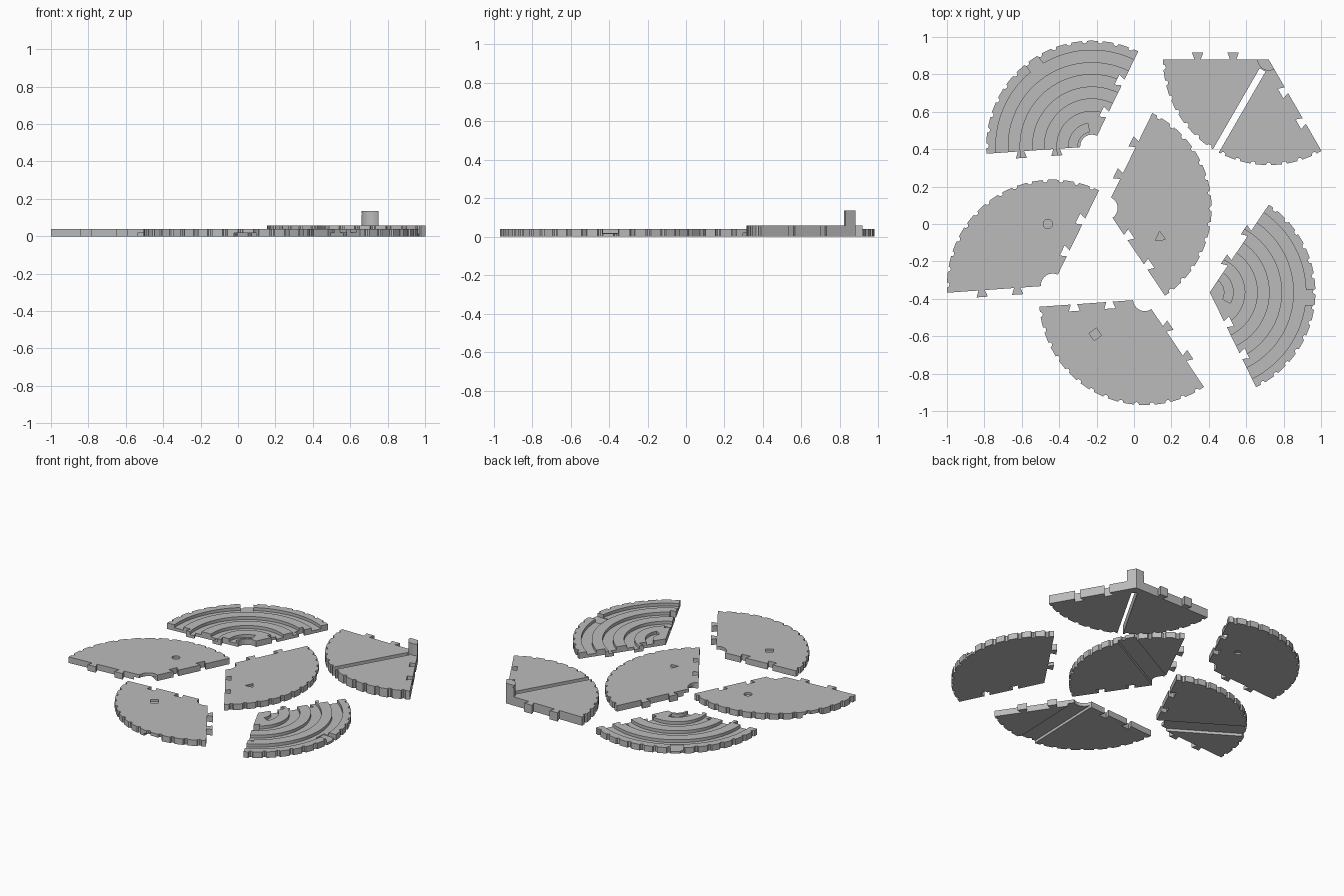
import bpy, bmesh
from math import radians, cos, sin, pi
from mathutils import Vector

cube = bpy.data.objects.get("Cube")
if cube:
    bpy.data.objects.remove(cube, do_unlink=True)

R, T = 0.565, 0.04           # sector radius, plate thickness
SPAN, BITES = 120, 14

grey = bpy.data.materials.new("plain grey")
grey.use_nodes = True
grey.diffuse_color = (0.5, 0.5, 0.5, 1)
grey.node_tree.nodes["Principled BSDF"].inputs["Base Color"].default_value = (0.5, 0.5, 0.5, 1)


def polar(r, deg):
    return Vector((r * cos(radians(deg)), r * sin(radians(deg))))


def arc(r, a, b, n):
    return [polar(r, a + (b - a) * i / n) for i in range(n + 1)]


def prism(name, points, z0, z1, origin=(0, 0)):
    """Extrude a flat outline from z0 to z1."""
    bm = bmesh.new()
    o = Vector(origin)
    face = bm.faces.new([bm.verts.new((*(p + o), z0)) for p in points])
    ext = bmesh.ops.extrude_face_region(bm, geom=[face])
    top = [v for v in ext["geom"] if isinstance(v, bmesh.types.BMVert)]
    bmesh.ops.translate(bm, verts=top, vec=(0, 0, z1 - z0))
    bmesh.ops.recalc_face_normals(bm, faces=bm.faces)
    mesh = bpy.data.meshes.new(name)
    bm.to_mesh(mesh)
    bm.free()
    mesh.materials.append(grey)
    obj = bpy.data.objects.new(name, mesh)
    bpy.context.collection.objects.link(obj)
    return obj


def cut(obj, cutters):
    """Subtract the cutters and bake the result."""
    for c in cutters:
        c.hide_render = True
        mod = obj.modifiers.new("cut", "BOOLEAN")
        mod.operation, mod.solver, mod.object = "DIFFERENCE", "EXACT", c
    bpy.context.view_layer.update()
    baked = bpy.data.meshes.new_from_object(
        obj.evaluated_get(bpy.context.evaluated_depsgraph_get()))
    obj.modifiers.clear()
    obj.data = baked
    for c in cutters:
        bpy.data.objects.remove(c, do_unlink=True)


def edge_joints(deg, side):
    """Two dovetails along a straight edge, listed outwards; side is the offset direction."""
    along, across = polar(1, deg), polar(1, deg + 90) * side
    pts = []
    for r in (0.19, 0.38):
        for dr, h in ((-0.017, 0), (-0.03, 0.036), (0.03, 0.036), (0.017, 0)):
            pts.append(along * (r + dr) + across * h)
    return pts


def sector(start, notch=True, flipped=False):
    """Outline of a third of a disc with a scalloped rim and dovetailed edges."""
    end = start + SPAN
    side = -1 if flipped else 1
    pts = edge_joints(start, side)
    pts.append(polar(R, start))
    step = SPAN / BITES
    for i in range(BITES):
        mid = start + step * (i + 0.5)
        pts.append(polar(R, mid - step * 0.32))
        c = polar(R, mid)
        for k in range(5):
            pts.append(c + polar(0.014, mid - 90 - 45 * k))
        pts.append(polar(R, mid + step * 0.32))
    pts.append(polar(R, end))
    pts += edge_joints(end, side)[::-1]
    return pts + (arc(0.063, end, start, 8) if notch else [Vector((0, 0))])


def band(r0, r1, a, b):
    return arc(r1, a, b, 40) + arc(r0, b, a, 40)


def strip(deg, r0, r1, width):
    d, n = polar(1, deg), polar(width / 2, deg + 90)
    return [d * r0 - n, d * r1 - n, d * r1 + n, d * r0 + n]


def ngon(center, r, sides, turn):
    return [Vector(center) + polar(r, turn + 360 * i / sides) for i in range(sides)]


# Flat plates: shaped socket on top, wide channel beneath
for name, start, apex, mark in (
        ("right_cover_plate", -56, (-0.15, 0.085), ((0.14, -0.07), 0.031, 3, 95)),
        ("left_cover_plate", 64, (-0.435, -0.328), ((-0.46, 0.0), 0.025, 20, 0)),
        ("front_cover_plate", 184, (0.058, -0.403), ((-0.207, -0.59), 0.034, 4, 80))):
    plate = prism(name, sector(start), 0, T, apex)
    cut(plate, [prism("socket_cutter", ngon(*mark), 0.025, 0.1),
                prism("channel_cutter", strip(start + 84, -0.1, 0.7, 0.12), -0.05, 0.018, apex)])

# Ringed plates: concentric channels, rim gate and inner channel, pit beneath
for name, start, apex, notch, pit in (
        ("back_ringed_plate", 64, (-0.225, 0.415), True, ((-0.26, 0.67), 0.022, 20, 0)),
        ("right_ringed_plate", -64, (0.405, -0.365), False, ((0.6, -0.69), 0.03, 3, 30))):
    plate = prism(name, sector(start, notch), 0, T, apex)
    a, b = start - 12, start + SPAN + 12
    cutters = [prism("ring_cutter", band(r, r + 0.064, a, b), 0.02, 0.1, apex)
               for r in (0.19, 0.32, 0.45)]
    cutters.append(prism("inner_cutter", band(0.078, 0.125, start + 36, b), 0.02, 0.1, apex))
    cutters.append(prism("gate_cutter", strip(start + 61, 0.475, 0.7, 0.08), 0.015, 0.1, apex))
    cutters.append(prism("pit_cutter", ngon(*pit), -0.05, 0.01))
    cut(plate, cutters)

# Thick plate split by a slot, with a wedge-shaped post at its corner
apex = (0.72, 0.88)
split = prism("split_plate", sector(180, False, True), 0, 0.058, apex)
cut(split, [prism("slot_cutter", strip(240, 0.065, 0.7, 0.036), -0.05, 0.2, apex)])
post = prism("corner_post", [Vector((0, 0))] + arc(0.06, 180, 300, 16), 0.05, 0.135, apex)
cut(post, [prism("post_groove_cutter", band(0.052, 0.08, 170, 205), 0.115, 0.122, apex)])
